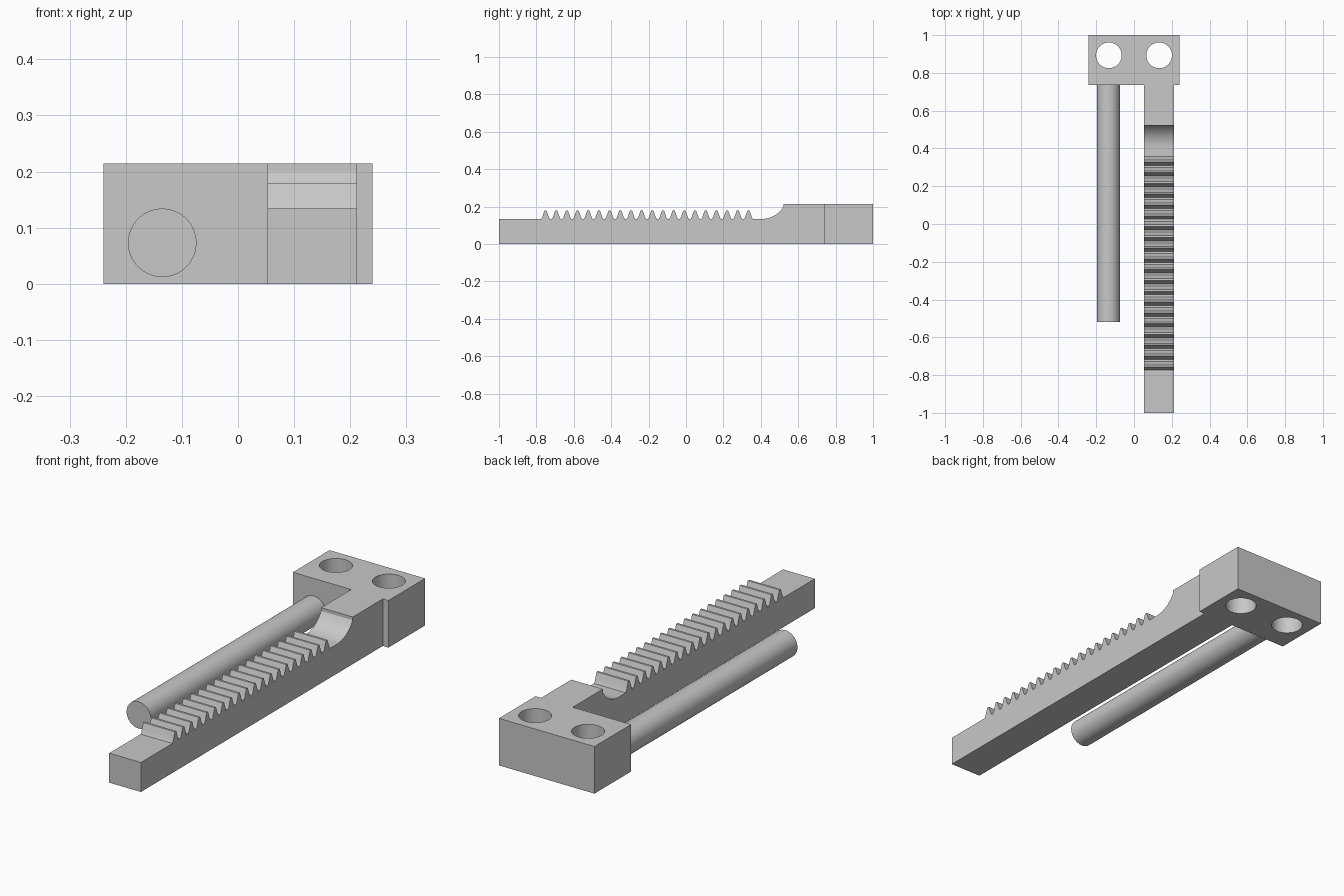
import bpy, bmesh, math

if "Cube" in bpy.data.objects:
    bpy.data.objects.remove(bpy.data.objects["Cube"], do_unlink=True)

# Single plain grey
grey = bpy.data.materials.new("plain grey")
grey.use_nodes = True
colour = (0.58, 0.58, 0.58, 1)
grey.diffuse_color = colour
grey.node_tree.nodes["Principled BSDF"].inputs["Base Color"].default_value = colour

BASE_TOP, BLOCK_TOP, BLOCK_FRONT = 0.134, 0.214, 0.737


def add_cylinder(name, radius, length, location, rotation=(0, 0, 0)):
    bpy.ops.mesh.primitive_cylinder_add(vertices=64, radius=radius, depth=length,
                                        location=location, rotation=rotation)
    obj = bpy.context.object
    obj.name = name
    obj.data.materials.append(grey)
    return obj


def smooth(obj):
    bpy.ops.object.select_all(action="DESELECT")
    obj.select_set(True)
    bpy.context.view_layer.objects.active = obj
    bpy.ops.object.shade_smooth_by_angle(angle=math.radians(25))


# Rack: side profile with teeth and a curved run-out, extruded across x
profile = [(BLOCK_FRONT, 0), (-1, 0), (-1, BASE_TOP)]
TEETH, PITCH, FIRST = 20, 0.0571, -0.751
half_tooth = [(0.023, 0), (0.018, 0.009), (0.0125, 0.025), (0.005, 0.046)]
tooth = [(-y, z) for y, z in half_tooth] + half_tooth[::-1]
for i in range(TEETH):
    profile += [(FIRST + i * PITCH + y, BASE_TOP + z) for y, z in tooth]

RADIUS, START, END = 0.13, 0.408, 0.521
sweep = math.asin((END - START) / RADIUS)
for i in range(17):
    a = sweep * i / 16
    profile.append((START + RADIUS * math.sin(a),
                    BASE_TOP + RADIUS * (1 - math.cos(a))))
profile += [(END, BLOCK_TOP), (BLOCK_FRONT, BLOCK_TOP)]

bm = bmesh.new()
face = bm.faces.new([bm.verts.new((0.053, y, z)) for y, z in profile])
side = bmesh.ops.extrude_face_region(bm, geom=[face])
bmesh.ops.translate(bm, vec=(0.159, 0, 0),
                    verts=[g for g in side["geom"] if isinstance(g, bmesh.types.BMVert)])
bmesh.ops.recalc_face_normals(bm, faces=bm.faces)
mesh = bpy.data.meshes.new("toothed_rack")
bm.to_mesh(mesh)
bm.free()
mesh.materials.append(grey)
rack = bpy.data.objects.new("toothed_rack", mesh)
bpy.context.collection.objects.link(rack)
smooth(rack)

# Mounting block with two vertical through holes
bpy.ops.mesh.primitive_cube_add(size=1, location=(0, (1 + BLOCK_FRONT) / 2, BLOCK_TOP / 2))
block = bpy.context.object
block.name = "mounting_block"
block.scale = (0.48, 1 - BLOCK_FRONT, BLOCK_TOP)
bpy.ops.object.transform_apply(location=False, rotation=False, scale=True)
block.data.materials.append(grey)
for x in (-0.133, 0.133):
    cutter = add_cylinder("hole_cutter", 0.068, 0.6, (x, 0.893, 0.1))
    cutter.hide_render = True
    cut = block.modifiers.new("hole", "BOOLEAN")
    cut.operation = "DIFFERENCE"
    cut.solver = "EXACT"
    cut.object = cutter
    bpy.context.view_layer.objects.active = block
    bpy.ops.object.modifier_apply(modifier=cut.name)
    bpy.data.objects.remove(cutter, do_unlink=True)
smooth(block)

# Guide rod, slightly sunk into the block
ROD_FRONT, ROD_BACK = -0.52, BLOCK_FRONT + 0.01
rod = add_cylinder("guide_rod", 0.061, ROD_BACK - ROD_FRONT,
                   (-0.135, (ROD_FRONT + ROD_BACK) / 2, 0.073), (math.pi / 2, 0, 0))
smooth(rod)
